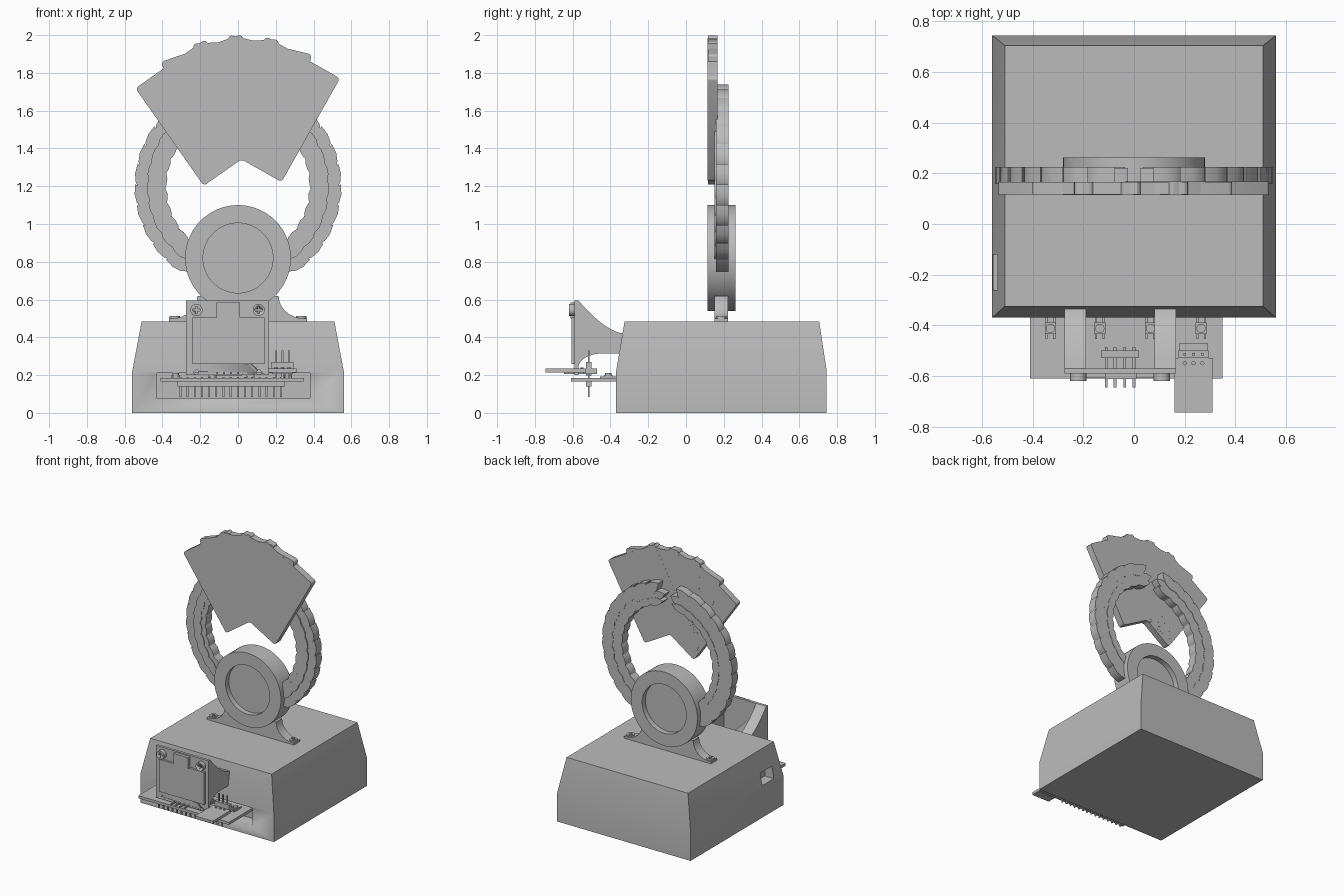
import bpy, bmesh
from math import sin, cos, radians, pi
from mathutils import Vector, Matrix

if "Cube" in bpy.data.objects:
    bpy.data.objects.remove(bpy.data.objects["Cube"], do_unlink=True)

grey = bpy.data.materials.new("plain grey")
grey.use_nodes = True
grey.diffuse_color = (0.5, 0.5, 0.5, 1)
grey.node_tree.nodes["Principled BSDF"].inputs["Base Color"].default_value = (0.5, 0.5, 0.5, 1)


def finish(name, bm):
    bmesh.ops.recalc_face_normals(bm, faces=bm.faces)
    mesh = bpy.data.meshes.new(name)
    for f in bm.faces:
        f.smooth = True
    bm.to_mesh(mesh)
    bm.free()
    mesh.set_sharp_from_angle(angle=radians(30))
    mesh.materials.append(grey)
    ob = bpy.data.objects.new(name, mesh)
    bpy.context.collection.objects.link(ob)
    return ob


def loft(name, loops, caps=True, closed=False):
    """Skin a list of equal-length point loops."""
    bm = bmesh.new()
    rows = [[bm.verts.new(p) for p in loop] for loop in loops]
    pairs = list(zip(rows, rows[1:])) + ([(rows[-1], rows[0])] if closed else [])
    for a, b in pairs:
        for i in range(len(a)):
            j = (i + 1) % len(a)
            bm.faces.new((a[i], a[j], b[j], b[i]))
    if caps and not closed:
        bm.faces.new(rows[0])
        bm.faces.new(rows[-1])
    return finish(name, bm)


def prism(name, pts, axis, a, b):
    """Extrude a flat outline along an axis from a to b."""
    put = {"x": lambda p, d: (d, p[0], p[1]),
           "y": lambda p, d: (p[0], d, p[1]),
           "z": lambda p, d: (p[0], p[1], d)}[axis]
    return loft(name, [[put(p, d) for p in pts] for d in (a, b)])


def box(name, x0, x1, y0, y1, z0, z1):
    return prism(name, [(x0, y0), (x1, y0), (x1, y1), (x0, y1)], "z", z0, z1)


def circle(cx, cy, r, n=24):
    return [(cx + r * cos(2 * pi * i / n), cy + r * sin(2 * pi * i / n)) for i in range(n)]


def cut(ob, cutter):
    cutter.hide_render = True
    mod = ob.modifiers.new("cut", "BOOLEAN")
    mod.operation = "DIFFERENCE"
    mod.solver = "EXACT"
    mod.object = cutter
    bpy.context.view_layer.objects.active = ob
    bpy.ops.object.modifier_apply(modifier=mod.name)
    bpy.data.objects.remove(cutter, do_unlink=True)


def screw(name, x, y, z, r, axis, h):
    """Round head with a cross recess."""
    if axis == "z":
        head = prism(name, circle(x, y, r), "z", z, z + h)
        a = (x, y, z + h)
    else:
        head = prism(name, circle(x, z, r), "y", y - h, y)
        a = (x, y - h, z)
    for long, short in ((0.6, 0.15), (0.15, 0.6)):
        u, v, d = long * r, short * r, h * 0.4
        if axis == "z":
            cut(head, box("slot_cutter", x - u, x + u, y - v, y + v, a[2] - d, a[2] + d))
        else:
            cut(head, box("slot_cutter", x - u, x + u, a[1] - d, a[1] + d, z - v, z + v))


# Tapered base with a board slot in front and a cable hole at the side
def rect(hx, y0, y1, z):
    return [(-hx, y0, z), (hx, y0, z), (hx, y1, z), (-hx, y1, z)]


base = loft("base", [rect(0.56, -0.37, 0.745, 0), rect(0.56, -0.37, 0.745, 0.22),
                     rect(0.51, -0.325, 0.705, 0.485)])
cut(base, box("front_slot_cutter", -0.43, 0.38, -0.5, -0.27, 0.075, 0.21))
cut(base, box("cable_hole_cutter", -0.7, -0.48, -0.26, -0.12, 0.24, 0.33))

# Main circuit board with pin row and small lamps
box("main_board", -0.41, 0.35, -0.61, -0.28, 0.165, 0.185)
box("pin_strip", -0.32, 0.25, -0.53, -0.5, 0.14, 0.165)
for i in range(15):
    x = -0.305 + i * 0.038
    box("board_pin", x - 0.005, x + 0.005, -0.52, -0.51, 0.085, 0.19)
for x in (-0.33, -0.135, 0.065, 0.265):
    box("lamp_body", x - 0.022, x + 0.022, -0.435, -0.39, 0.185, 0.2)
    prism("lamp_lens", circle(x, -0.412, 0.018), "z", 0.2, 0.212)
    for s in (-1, 1):
        box("lamp_leg", x + s * 0.015 - 0.004, x + s * 0.015 + 0.004, -0.455, -0.365, 0.185, 0.193)

# Sensor board with its pins
box("sensor_board", 0.16, 0.31, -0.745, -0.53, 0.215, 0.235)
box("sensor_header", 0.175, 0.295, -0.53, -0.5, 0.235, 0.27)
box("sensor_shelf", 0.18, 0.29, -0.545, -0.47, 0.205, 0.235)
for x in (0.2, 0.235, 0.27):
    box("sensor_pin", x - 0.005, x + 0.005, -0.52, -0.51, 0.185, 0.33)
    prism("solder_dot", circle(x, -0.55, 0.008, 12), "z", 0.235, 0.241)

# Flared display brackets
upper = [(-0.57 + 0.24 * sin(t), 0.42 + 0.175 * (1 - sin(t)) ** 1.6)
         for t in [i * pi / 20 for i in range(11)]]
lower = [(-0.44 - 0.13 * sin(t), 0.24 + 0.075 * cos(t))
         for t in [i * pi / 20 for i in range(11)]]
profile = upper + [(-0.33, 0.315)] + lower
for x in (-0.275, 0.08):
    prism("display_bracket", profile, "x", x, x + 0.085)

# Display board, glass, ribbon, screws and header
display = box("display_board", -0.275, 0.165, -0.59, -0.57, 0.2, 0.595)
for x in (-0.22, 0.11):
    cut(display, prism("hole_cutter", circle(x, 0.215, 0.012), "y", -0.65, -0.5))
    screw("display_screw", x, -0.59, 0.545, 0.032, "y", 0.03)
box("display_glass", -0.24, 0.14, -0.606, -0.59, 0.26, 0.505)
box("display_ribbon", -0.115, 0.01, -0.612, -0.59, 0.5, 0.585)
box("display_header", -0.13, 0.02, -0.53, -0.5, 0.197, 0.225)
for x in (-0.11, -0.075, -0.037, 0):
    box("display_pin", x - 0.005, x + 0.005, -0.645, -0.485, 0.206, 0.216)

# Medallion: ring with a recessed disc on both sides
disc_profile = [(0.185, 0.155), (0.185, 0.115), (0.28, 0.115),
                (0.28, 0.262), (0.185, 0.262), (0.185, 0.222)]
loft("medallion", [[(x, y, z) for x, z in circle(0, 0.82, r, 72)] for r, y in disc_profile])

# Medallion foot with flared sides
right = [(0.215 + 0.135 * (1 - cos(t)), 0.62 - 0.12 * sin(t)) for t in [i * pi / 16 for i in range(9)]]
right += [(0.365, 0.5), (0.365, 0.485)]
prism("medallion_foot", right + [(-x, z) for x, z in reversed(right)], "y", 0.15, 0.222)
for s in (-1, 1):
    screw("foot_screw", s * 0.335, 0.186, 0.5, 0.028, "z", 0.012)


# Laurel wreath: curved stems plus pointed leaves
def around(r, deg):
    return (r * cos(radians(deg)), 1.2 + r * sin(radians(deg)))


def leaf(side, r, deg, tilt, length, width, y0, y1):
    a = radians(deg)
    d = radians(deg + 90 - tilt)
    cx, cz = around(r, deg)
    along, across = Vector((cos(d), sin(d))), Vector((-sin(d), cos(d)))
    shape = ((0, 0.25), (0.25, 0.9), (0.5, 1), (0.75, 0.7), (1, 0))
    half = [(t * length, w * width / 2) for t, w in shape]
    pts = [Vector((cx, cz)) + along * u + across * v for u, v in half]
    pts += [Vector((cx, cz)) + along * u - across * v for u, v in reversed(half[:-1])]
    prism("laurel_leaf", [(side * p.x, p.y) for p in pts], "y", y0, y1)


for side in (-1, 1):
    arc = range(-62, 77, 3)
    outline = [around(0.5, d) for d in arc] + [around(0.385, d) for d in reversed(arc)]
    prism("laurel_stem", [(side * x, z) for x, z in outline], "y", 0.163, 0.222)
    for i in range(12):
        deg = -63 + i * 11.6
        leaf(side, 0.475, deg, 15, 0.17, 0.085, 0.158, 0.225)
        leaf(side, 0.44, deg + 4, 2, 0.15, 0.07, 0.15, 0.222)
        leaf(side, 0.41, deg + 1, -8, 0.14, 0.06, 0.155, 0.225)

# Fan of five playing cards around a common pivot
w, h, r = 0.225, 0.315, 0.018
corners = [(w - r, h - r, 0), (r - w, h - r, 90), (r - w, r - h, 180), (w - r, r - h, 270)]
card = [(cx + r * cos(radians(a + k)), cz + r * sin(radians(a + k)))
        for cx, cz, a in corners for k in (0, 30, 60, 90)]
for i in range(5):
    turn = Matrix.Rotation(radians(35 - 16.1 * i), 2)
    pts = [turn @ Vector((x, z + 0.345)) + Vector((0.02, 1.307)) for x, z in card]
    prism("card", pts, "y", 0.117 - 0.0005 * i, 0.165 + 0.0005 * i)
